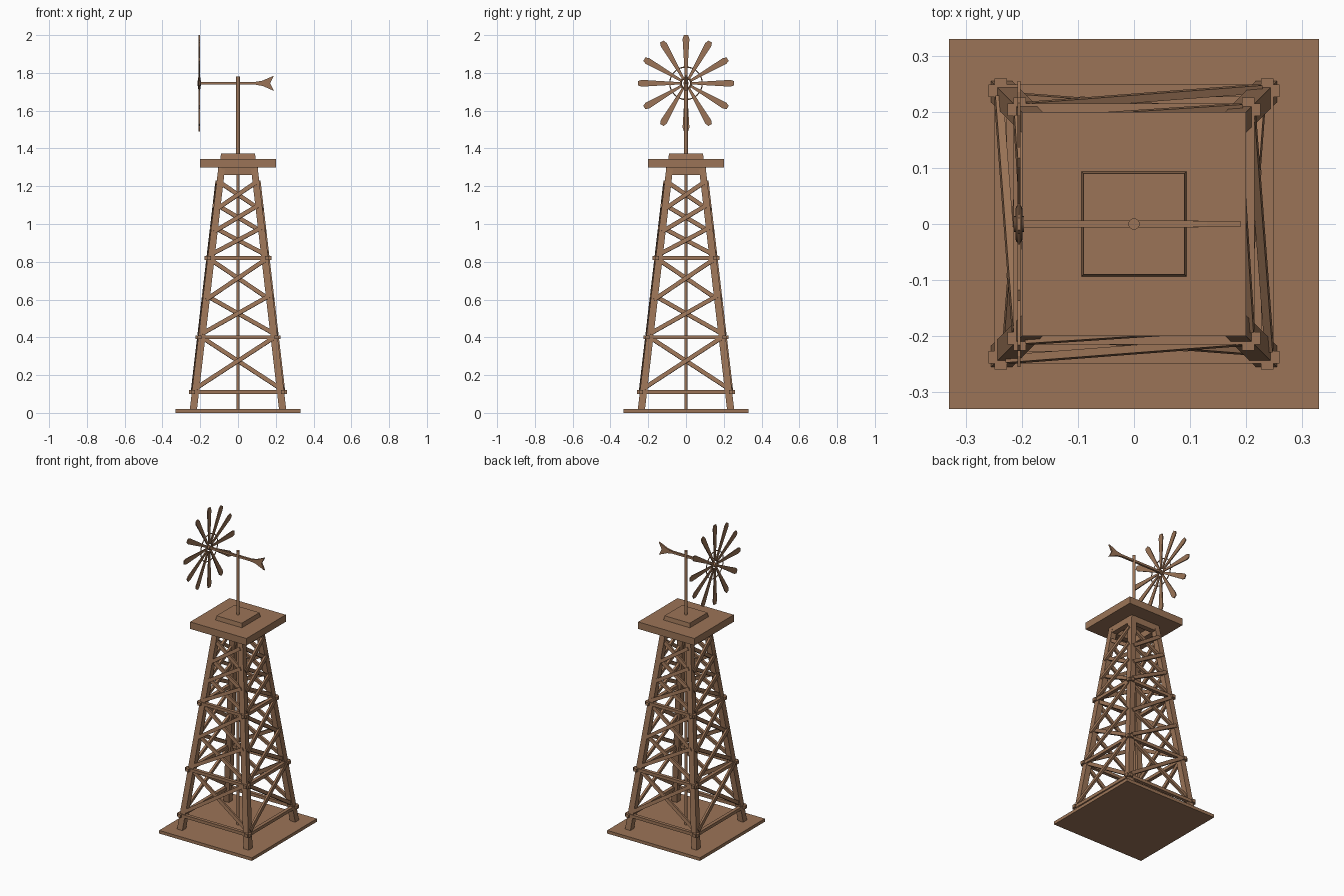
import bpy, bmesh, math
from mathutils import Vector, Matrix

cube = bpy.data.objects.get("Cube")
if cube:
    bpy.data.objects.remove(cube, do_unlink=True)

wood = bpy.data.materials.new("warm brown wood")
wood.use_nodes = True
colour = (0.33, 0.175, 0.095, 1)
wood.diffuse_color = colour
wood.node_tree.nodes["Principled BSDF"].inputs["Base Color"].default_value = colour


def finish(name, bm, smooth=False):
    bmesh.ops.recalc_face_normals(bm, faces=bm.faces[:])
    mesh = bpy.data.meshes.new(name)
    bm.to_mesh(mesh)
    bm.free()
    mesh.materials.append(wood)
    obj = bpy.data.objects.new(name, mesh)
    bpy.context.collection.objects.link(obj)
    if smooth:
        bpy.ops.object.select_all(action='DESELECT')
        obj.select_set(True)
        bpy.context.view_layer.objects.active = obj
        bpy.ops.object.shade_smooth_by_angle(angle=math.radians(40))
    return obj


def loft(bm, lower, upper):
    """Closed solid between two matching outlines."""
    a = [bm.verts.new(p) for p in lower]
    b = [bm.verts.new(p) for p in upper]
    bm.faces.new(a)
    bm.faces.new(b)
    for i in range(len(a)):
        j = (i + 1) % len(a)
        bm.faces.new((a[i], a[j], b[j], b[i]))


def square(x, y, z, h):
    return [(x + sx * h, y + sy * h, z) for sx, sy in ((-1, -1), (1, -1), (1, 1), (-1, 1))]


def bar(bm, p, q, normal, width, depth):
    """Straight timber from p to q, its depth measured along normal."""
    p, q = Vector(p), Vector(q)
    axis = (q - p).normalized()
    side = axis.cross(Vector(normal)).normalized()
    out = side.cross(axis)
    ring = [side * sx * width / 2 + out * sy * depth / 2
            for sx, sy in ((-1, -1), (1, -1), (1, 1), (-1, 1))]
    loft(bm, [p + r for r in ring], [q + r for r in ring])


def rod(name, centre, radius, length, axis='Z', sides=16):
    bm = bmesh.new()
    turn = Matrix.Rotation(math.pi / 2, 4, 'Y') if axis == 'X' else Matrix()
    bmesh.ops.create_cone(bm, cap_ends=True, segments=sides, radius1=radius, radius2=radius,
                          depth=length, matrix=Matrix.Translation(centre) @ turn)
    return finish(name, bm, True)


def slab(name, z0, z1, h0, h1):
    bm = bmesh.new()
    loft(bm, square(0, 0, z0, h0), square(0, 0, z1, h1))
    return finish(name, bm)


def four_sides(name, build):
    """Run build once for the front, then turn copies to all sides."""
    bm = bmesh.new()
    build(bm)
    front = bm.verts[:] + bm.edges[:] + bm.faces[:]
    for k in (1, 2, 3):
        copy = bmesh.ops.duplicate(bm, geom=front)["geom"]
        bmesh.ops.rotate(bm, verts=[v for v in copy if isinstance(v, bmesh.types.BMVert)],
                         matrix=Matrix.Rotation(k * math.pi / 2, 3, 'Z'))
    return finish(name, bm)


def spread(z):
    """Distance of the leg centre from the middle planes."""
    return 0.236 - 0.15 * (z - 0.02) / 1.28


# Base and platform
slab("base_plate", 0, 0.02, 0.33, 0.33)
slab("platform", 1.30, 1.345, 0.2, 0.2)
slab("platform_step", 1.345, 1.372, 0.094, 0.09)


# Tapering tower legs
def leg(bm):
    a, b = spread(0.02), spread(1.30)
    loft(bm, square(-a, -a, 0.02, 0.019), square(-b, -b, 1.30, 0.018))


four_sides("tower_legs", leg)


# Horizontal girts
def girts(bm):
    for z in (0.11, 0.4, 0.82):
        c = spread(z)
        reach = c + 0.034
        bar(bm, (-reach, -c - 0.012, z), (reach, -c - 0.012, z), (0, -1, 0), 0.02, 0.022)


four_sides("girts", girts)


# Beams under the platform
def top_beam(bm):
    c = spread(1.28)
    bar(bm, (-c, -c, 1.28), (c, -c, 1.28), (0, -1, 0), 0.042, 0.034)


four_sides("top_beams", top_beam)


# Crossed braces, one of each pair in front of the other
def braces(bm):
    bays = ((0.13, 0.4), (0.42, 0.62), (0.6, 0.81), (0.84, 0.98), (0.96, 1.1), (1.08, 1.22))
    for z0, z1 in bays:
        for s, off in ((1, 0.018), (-1, 0.004)):
            a, b = spread(z0), spread(z1)
            bar(bm, (-s * a, -a - off, z0), (s * b, -b - off, z1), (0, -1, 0.117), 0.022, 0.014)


four_sides("cross_braces", braces)

# Centre pole, mast and wheel shaft
rod("centre_pole", (0, 0, 0.67), 0.008, 1.3)
rod("mast", (0, 0, 1.565), 0.01, 0.43)
bm = bmesh.new()
bar(bm, (-0.205, 0, 1.745), (0.115, 0, 1.745), (0, 1, 0), 0.014, 0.013)
finish("wheel_shaft", bm)

# Swallow-tailed vane
bm = bmesh.new()
tail = [(0.095, -0.008), (0.13, -0.014), (0.19, -0.04), (0.17, 0), (0.19, 0.04), (0.13, 0.014), (0.095, 0.008)]
loft(bm, [(x, -0.005, 1.745 + z) for x, z in tail], [(x, 0.005, 1.745 + z) for x, z in tail])
finish("tail_vane", bm)

# Wheel blades
hub = Vector((-0.205, 0, 1.745))
bm = bmesh.new()
half = [(0.025, 0.006), (0.085, 0.009), (0.235, 0.018), (0.255, 0.011)]
outline = [(r, w) for r, w in half] + [(r, -w) for r, w in reversed(half)]
for k in range(12):
    turn = Matrix.Rotation(k * math.pi / 6, 3, 'X')
    loft(bm, *[[hub + turn @ Vector((x, w, r)) for r, w in outline] for x in (-0.003, 0.003)])
finish("wheel_blades", bm)

# Wheel rings and hub
for name, radius, thick in (("wheel_ring", 0.086, 0.003), ("hub_ring", 0.028, 0.006)):
    bpy.ops.mesh.primitive_torus_add(location=hub, rotation=(0, math.pi / 2, 0), major_radius=radius,
                                     minor_radius=thick, major_segments=32, minor_segments=8)
    ring = bpy.context.object
    ring.name = name
    ring.data.materials.append(wood)
    bpy.ops.object.shade_smooth_by_angle()
rod("hub", hub, 0.014, 0.018, 'X')
